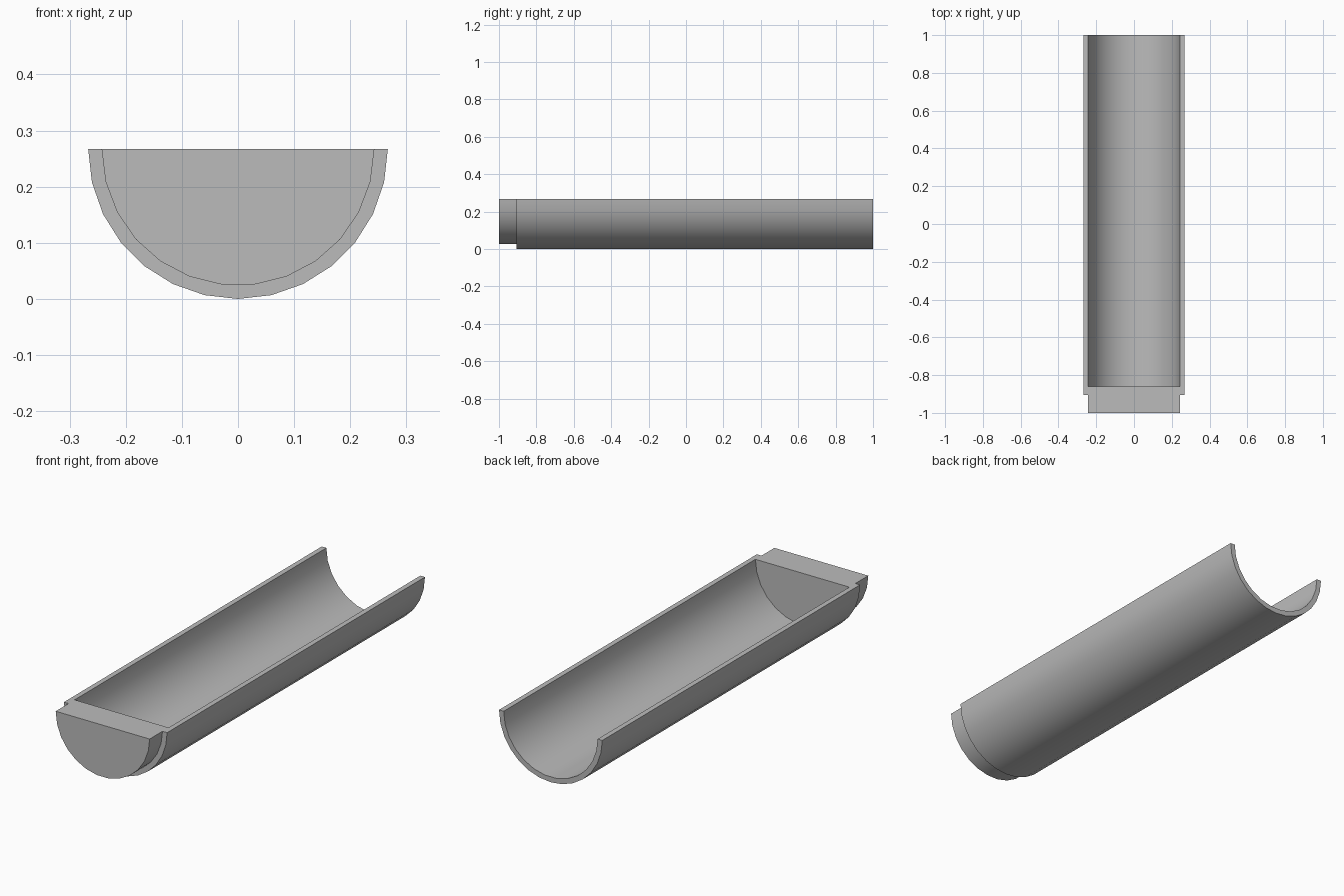
import bpy
import bmesh
import math

cube = bpy.data.objects.get("Cube")
if cube:
    bpy.data.objects.remove(cube, do_unlink=True)

R_OUT, R_IN = 0.267, 0.243
FRONT, STEP, WALL, BACK = -1.0, -0.905, -0.86, 1.0

grey = bpy.data.materials.new("plain grey")
grey.use_nodes = True
colour = (0.5, 0.5, 0.5, 1)
grey.diffuse_color = colour
grey.node_tree.nodes["Principled BSDF"].inputs["Base Color"].default_value = colour

bm = bmesh.new()


def arc(radius, sides, y):
    """Lower half circle running from +x to -x."""
    angles = [math.pi * i / sides for i in range(sides + 1)]
    return [bm.verts.new((radius * math.cos(a), y, R_OUT - radius * math.sin(a)))
            for a in angles]


def skin(a, b):
    """Smooth strip joining two equal arcs."""
    for i in range(len(a) - 1):
        bm.faces.new((a[i], a[i + 1], b[i + 1], b[i])).smooth = True


outer_front, outer_back = arc(R_OUT, 14, STEP), arc(R_OUT, 14, BACK)
plug_front, plug_step = arc(R_IN, 13, FRONT), arc(R_IN, 13, STEP)
inner_wall, inner_back = arc(R_IN, 13, WALL), arc(R_IN, 13, BACK)

# Trough walls and the narrower plug
skin(outer_front, outer_back)
skin(plug_front, plug_step)
skin(inner_wall, inner_back)

# Half-ring rims at the step and the open end
for outer, inner in ((outer_front, plug_step), (outer_back, inner_back)):
    bm.faces.new(outer + inner[::-1])

# Plug front and inner end wall
bm.faces.new(plug_front)
bm.faces.new(inner_wall)

# Flat top of the plug and the two long edges
bm.faces.new((plug_front[0], plug_step[0], outer_front[0], outer_back[0],
              inner_back[0], inner_wall[0], inner_wall[-1], inner_back[-1],
              outer_back[-1], outer_front[-1], plug_step[-1], plug_front[-1]))

bmesh.ops.recalc_face_normals(bm, faces=bm.faces[:])
mesh = bpy.data.meshes.new("half_round_trough")
bm.to_mesh(mesh)
bm.free()
mesh.materials.append(grey)
trough = bpy.data.objects.new("half_round_trough", mesh)
bpy.context.collection.objects.link(trough)

# Keep the rims crisp
bpy.context.view_layer.objects.active = trough
trough.select_set(True)
bpy.ops.object.shade_smooth_by_angle(angle=math.radians(30))
